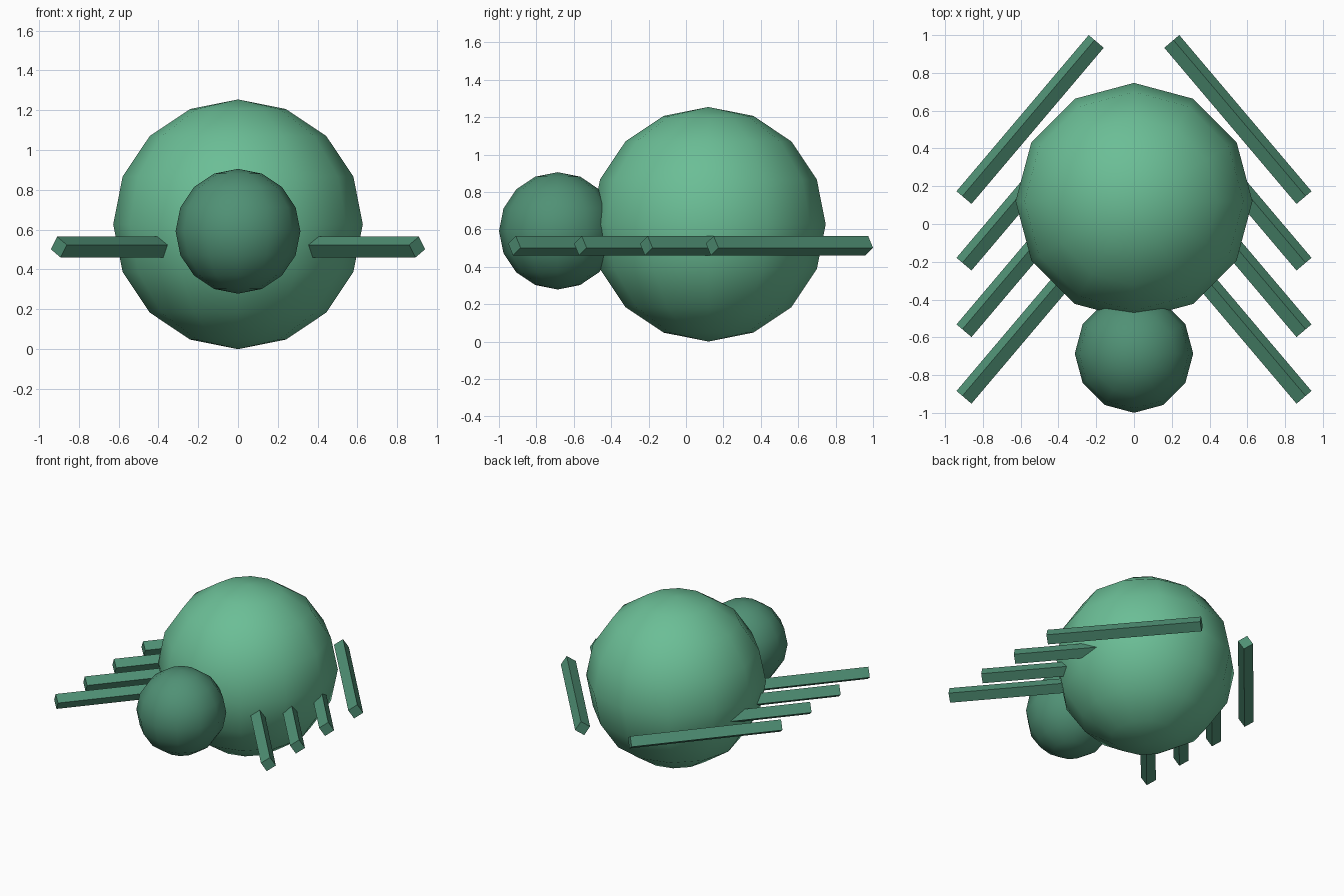
import bpy, bmesh, math
from mathutils import Vector

if "Cube" in bpy.data.objects:
    bpy.data.objects.remove(bpy.data.objects["Cube"])


def material(name, rgb):
    m = bpy.data.materials.new(name)
    m.diffuse_color = (*rgb, 1)
    m.use_nodes = True
    m.node_tree.nodes["Principled BSDF"].inputs["Base Color"].default_value = m.diffuse_color
    return m


light_green = material("light green", (0.147, 0.515, 0.305))
dark_green = material("dark green", (0.080, 0.283, 0.178))


def add_object(name, bm, mat):
    bmesh.ops.recalc_face_normals(bm, faces=bm.faces)
    mesh = bpy.data.meshes.new(name)
    bm.to_mesh(mesh)
    bm.free()
    mesh.materials.append(mat)
    obj = bpy.data.objects.new(name, mesh)
    bpy.context.collection.objects.link(obj)
    return obj


def ball(name, centre, radius, mat):
    bm = bmesh.new()
    bmesh.ops.create_uvsphere(bm, u_segments=12, v_segments=8, radius=radius)
    bmesh.ops.translate(bm, verts=bm.verts, vec=centre)
    for f in bm.faces:
        f.smooth = True
    add_object(name, bm, mat)


def leg(name, side, y, mat):
    # square bar rolled about its own length, running inwards and backwards
    outer, inner = Vector((-0.90, y, 0.5125)), Vector((-0.20, y + 0.8265, 0.5125))
    along = (inner - outer).normalized()
    across, up = Vector((along.y, -along.x, 0)), Vector((0, 0, 1))
    c, s = math.cos(1), math.sin(1)
    u, w = across * c + up * s, up * c - across * s
    bm = bmesh.new()
    bmesh.ops.create_cube(bm, size=1)
    length, width = (inner - outer).length, 0.0753
    for v in bm.verts:
        p = (outer + inner) / 2 + along * v.co.x * length + (u * v.co.y + w * v.co.z) * width
        v.co = (p.x * side, p.y, p.z)
    add_object(name, bm, mat)


# round body and head
ball("body", (0, 0.12, 0.627), 0.627, light_green)
ball("head", (0, -0.686, 0.592), 0.3135, dark_green)

# four legs on each side
for i in range(4):
    y = 0.14 - 0.3525 * i
    leg(f"left_leg_{i + 1}", 1, y, dark_green)
    leg(f"right_leg_{i + 1}", -1, y, dark_green)
